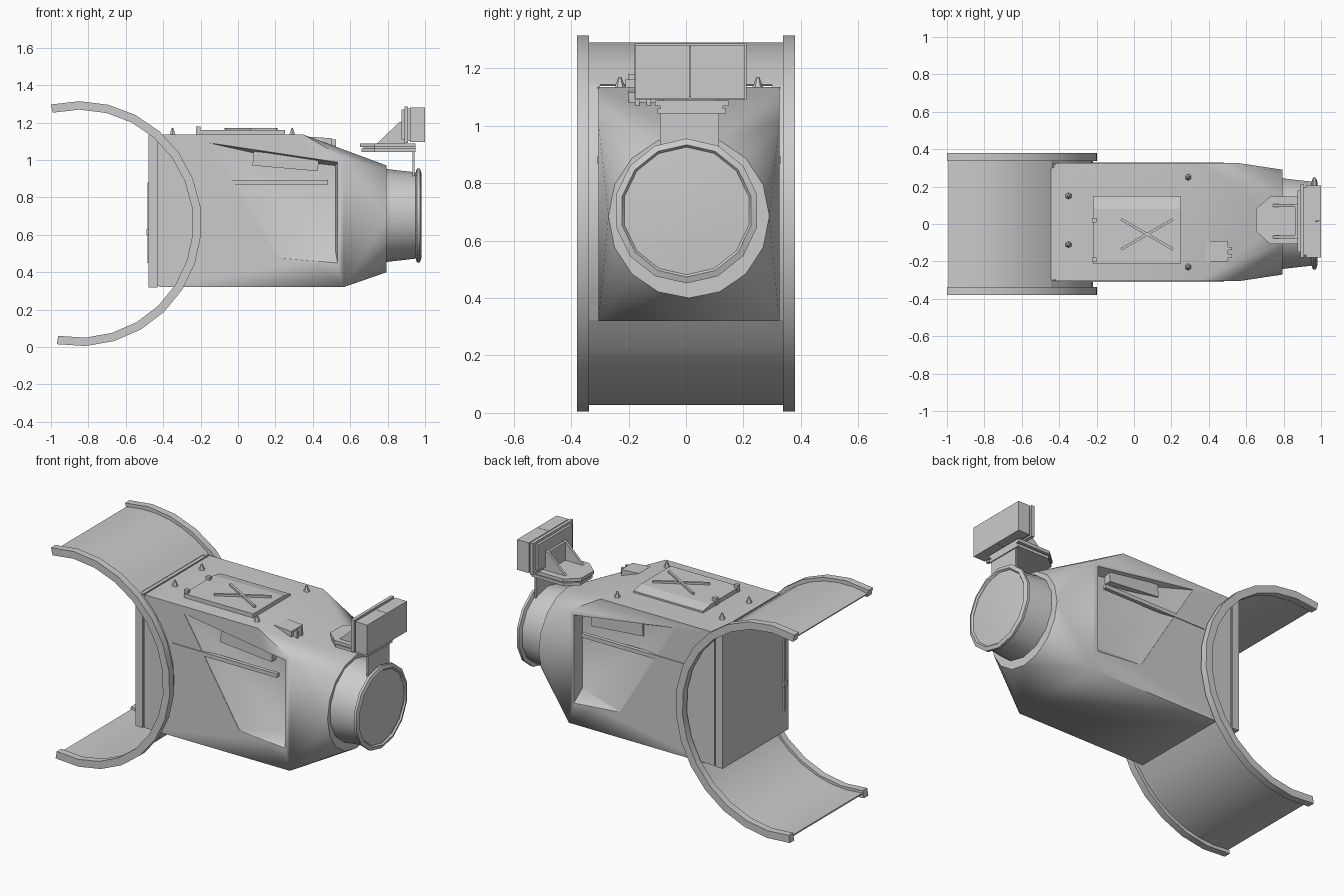
import bpy, bmesh
from math import sin, cos, pi, radians
from mathutils import Vector, Matrix

if "Cube" in bpy.data.objects:
    bpy.data.objects.remove(bpy.data.objects["Cube"])


def smooth(ob, angle=35):
    bpy.ops.object.select_all(action='DESELECT')
    ob.select_set(True)
    bpy.context.view_layer.objects.active = ob
    bpy.ops.object.shade_smooth_by_angle(angle=radians(angle))


def finish(name, bm):
    me = bpy.data.meshes.new(name)
    bm.to_mesh(me)
    bm.free()
    ob = bpy.data.objects.new(name, me)
    bpy.context.collection.objects.link(ob)
    return ob


def box(name, x, y, z, rot=0, axis='Y'):
    """Box from (min, max) pairs, turned about its centre."""
    c = Vector((sum(x) / 2, sum(y) / 2, sum(z) / 2))
    bm = bmesh.new()
    size = Matrix.Diagonal((x[1] - x[0], y[1] - y[0], z[1] - z[0], 1))
    bmesh.ops.create_cube(bm, size=1, matrix=Matrix.Translation(c) @ Matrix.Rotation(radians(rot), 4, axis) @ size)
    return finish(name, bm)


def hull(name, pts):
    bm = bmesh.new()
    for p in pts:
        bm.verts.new(p)
    res = bmesh.ops.convex_hull(bm, input=bm.verts)
    bmesh.ops.delete(bm, geom=[v for v in bm.verts if not v.link_faces], context='VERTS')
    return finish(name, bm)


def loft(name, rings, caps=True, angle=35):
    n = len(rings[0])
    bm = bmesh.new()
    vs = [[bm.verts.new(p) for p in r] for r in rings]
    for a, b in zip(vs, vs[1:]):
        for i in range(n):
            bm.faces.new((a[i], a[(i + 1) % n], b[(i + 1) % n], b[i]))
    if caps:
        bm.faces.new(vs[0])
        bm.faces.new(vs[-1])
    bmesh.ops.recalc_face_normals(bm, faces=bm.faces)
    ob = finish(name, bm)
    smooth(ob, angle)
    return ob


def arc_point(a, r, y):
    return (-0.85 + r * cos(radians(a)), y, 0.659 + r * sin(radians(a)))


def arc_bar(name, y0, y1, r0, r1, a0, a1, n):
    rings = []
    for i in range(n + 1):
        a = a0 + (a1 - a0) * i / n
        rings.append([arc_point(a, r, y) for r, y in ((r0, y0), (r1, y0), (r1, y1), (r0, y1))])
    return loft(name, rings)


# Curved mount: two rails, filler strips and the sheets between them
for s, side in ((-1, "front"), (1, "back")):
    arc_bar(side + "_rail", s * 0.337, s * 0.38, 0.61, 0.655, -100.5, 103.3, 15)
    arc_bar(side + "_rail_strip", s * 0.30, s * 0.34, 0.622, 0.632, -32, 50, 8)
arc_bar("upper_sheet", -0.34, 0.34, 0.624, 0.632, 50, 103, 6)
arc_bar("lower_sheet", -0.34, 0.34, 0.624, 0.632, -100, -32, 7)

# Main body: long box blending to a round nose
CY = 0.01
pts = [(0.795, CY + 0.28 * cos(i * pi / 8), 0.685 + 0.285 * sin(i * pi / 8)) for i in range(16)]
for s in (-1, 1):
    y = CY + s * 0.315
    pts += [(-0.42, y, 0.32), (-0.42, y, 1.135), (0.35, y, 1.135), (0.565, y, 1.01), (0.565, y, 0.32)]
body = hull("body", pts)

# Sloping recess cut in each side
for s in (-1, 1):
    pts = [(-0.15, 0.36, 1.09), (0.54, 0.36, 1.0), (0.54, 0.36, 0.40), (0.22, 0.36, 0.48),
           (-0.15, 0.312, 1.09), (0.22, 0.312, 0.48),
           (0.52, 0.25, 0.97), (0.52, 0.25, 0.52), (0.25, 0.255, 1.0)]
    cutter = hull("recess_cutter", [(x, CY + s * y, z) for x, y, z in pts])
    cutter.hide_render = True
    mod = body.modifiers.new("recess", 'BOOLEAN')
    mod.operation, mod.solver, mod.object = 'DIFFERENCE', 'EXACT', cutter
    bpy.context.view_layer.objects.active = body
    bpy.ops.object.modifier_apply(modifier=mod.name)
    bpy.data.objects.remove(cutter)
    # Vent block and long handrail on each side
    y = CY + s * 0.268
    box("side_vent", (0.08, 0.43), (y - 0.025, y + 0.025), (0.955, 1.03), 5)
    y = CY + s * 0.308
    box("side_handrail", (-0.23, 0.48), (y - 0.012, y + 0.012), (0.868, 0.892))
smooth(body, 40)

# Rear flange and pipe on the rear face
box("rear_flange", (-0.478, -0.43), (-0.308, 0.328), (0.318, 1.135))
box("rear_seam", (-0.43, -0.42), (-0.298, 0.318), (0.325, 1.128))
box("rear_pipe", (-0.485, -0.47), (-0.275, -0.258), (0.45, 0.88))
box("rear_pipe_clamp", (-0.49, -0.47), (-0.285, -0.248), (0.6, 0.63))


# Round end: tapered drum, rim and shallow domed cover
def disc(x, r, n=14):
    return [(x, 0.002 + r * sin(2 * pi * i / n), 0.703 + r * cos(2 * pi * i / n)) for i in range(n)]


loft("end_drum", [disc(0.78, 0.25), disc(0.955, 0.23)])
loft("end_rim", [disc(0.95, 0.23), disc(0.957, 0.252), disc(0.972, 0.252), disc(0.98, 0.23), disc(0.97, 0.222)],
     caps=False, angle=60)
loft("end_cover", [disc(0.966, 0.225), disc(0.972, 0.14), disc(0.976, 0.05)])

# Roof hatch with crossed bars and a sloped hinge strip
box("hatch", (-0.22, 0.25), (-0.21, 0.08), (1.13, 1.16))
hull("hatch_hinge", [(x, y, z) for x in (-0.22, 0.25)
                     for y, z in ((0.08, 1.13), (0.15, 1.13), (0.15, 1.145), (0.08, 1.16))])
for a in (30, -30):
    box("hatch_cross_bar", (-0.09, 0.23), (-0.062, -0.048), (1.158, 1.172), a, 'Z')
for y in (-0.19, 0.02):
    box("hatch_latch", (-0.225, -0.20), (y - 0.012, y + 0.012), (1.135, 1.18))

# Roof cones
for x, y in ((-0.35, 0.15), (-0.35, -0.11), (0.29, 0.25), (0.29, -0.23)):
    bm = bmesh.new()
    bmesh.ops.create_cone(bm, cap_ends=True, segments=6, radius1=0.022, radius2=0.005, depth=0.045,
                          matrix=Matrix.Translation((x, y, 1.147)))
    finish("roof_cone", bm)

# Small roof unit with two prongs
box("roof_unit", (0.38, 0.50), (-0.20, -0.09), (1.06, 1.12), 4)
for y in (-0.17, -0.13):
    box("roof_unit_prong", (0.49, 0.525), (y - 0.008, y + 0.008), (1.065, 1.11))

# Sensor stand: thin upright, stacked cut-corner plates
box("stand_upright", (0.934, 0.944), (-0.09, 0.115), (0.88, 1.05))
for z0, z1, g in ((1.042, 1.06, 0), (1.068, 1.088, 0.008), (1.058, 1.07, -0.012)):
    hull("stand_plate", [(x, y, z) for z in (z0, z1) for x, y in (
        (0.95, -0.10 - g), (0.95, 0.14 + g), (0.73, 0.14 + g), (0.66 - g, 0.08), (0.66 - g, -0.04), (0.73, -0.10 - g))])

# Triangular gussets and sensor box of stacked layers
for y in (-0.07, 0.10):
    hull("stand_gusset", [(x, y + d, z) for d in (-0.008, 0.008)
                          for x, z in ((0.74, 1.085), (0.89, 1.085), (0.89, 1.21), (0.86, 1.20))])
box("gusset_back", (0.86, 0.89), (-0.07, 0.10), (1.085, 1.20))
box("sensor_back", (0.875, 0.89), (-0.15, 0.18), (1.11, 1.27))
box("sensor_frame", (0.89, 0.91), (-0.18, 0.21), (1.09, 1.285))
box("sensor_core", (0.905, 0.97), (-0.165, 0.195), (1.10, 1.275))
for y in ((-0.178, 0.013), (0.015, 0.206)):
    box("sensor_face", (0.92, 1.0), y, (1.095, 1.28))
